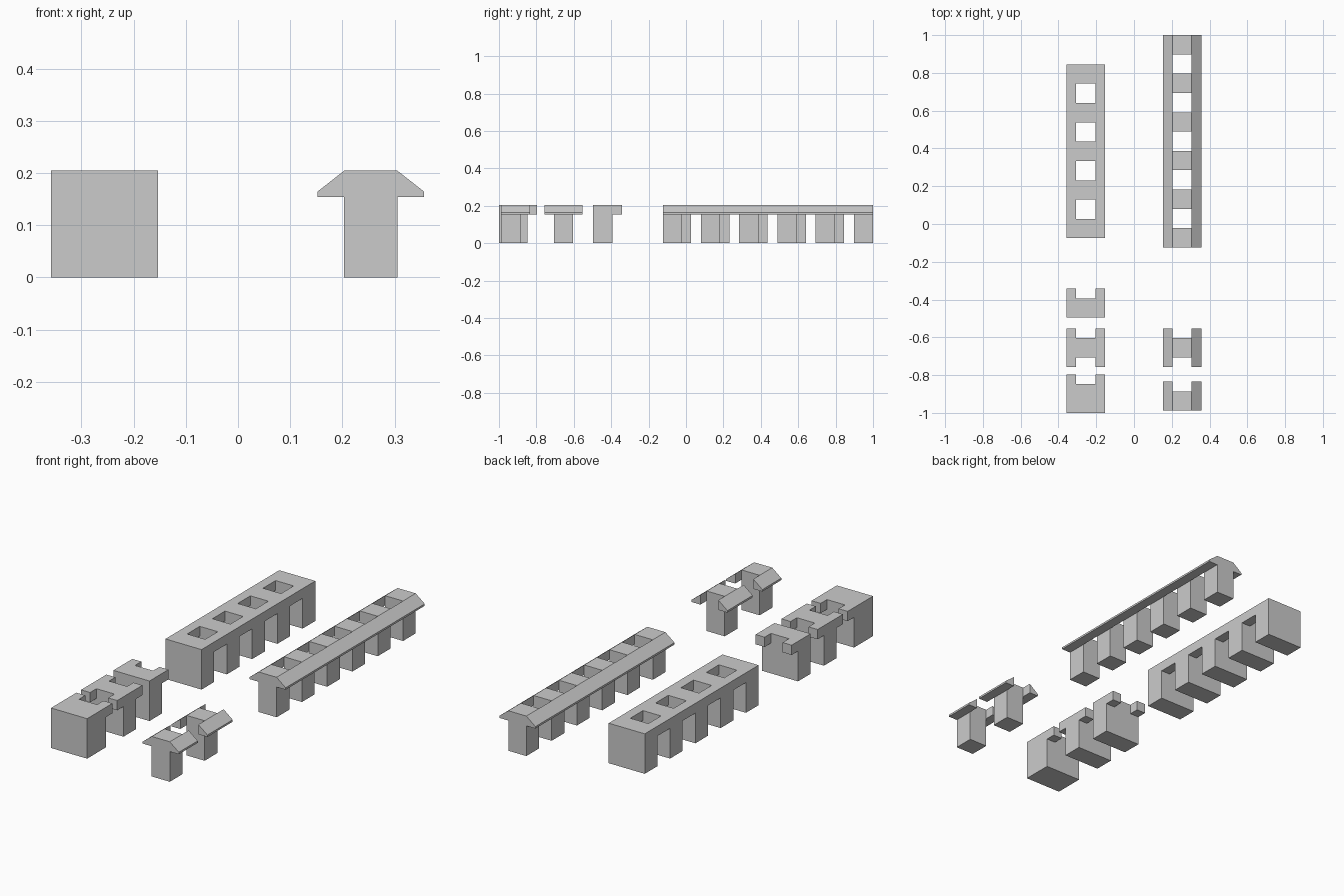
import bpy
import bmesh

if "Cube" in bpy.data.objects:
    bpy.data.objects.remove(bpy.data.objects["Cube"])

C = 0.1022            # module length
H = C / 2             # half width of core
W = C                 # half overall width
TOP, RAIL, LIP = 0.2046, 0.1545, 0.1645


def mirror(cell):
    return [(-x, z) for x, z in cell]


# Cross-section cells: rails run the full length, posts only where solid
core = [[(-H, 0), (H, 0), (H, RAIL), (-H, RAIL)],
        [(-H, RAIL), (H, RAIL), (H, TOP), (-H, TOP)]]
side_leg = [(H, 0), (W, 0), (W, RAIL), (H, RAIL)]
square_rail = [(H, RAIL), (W, RAIL), (W, TOP), (H, TOP)]
sloped_eave = [(H, RAIL), (W, RAIL), (W, LIP), (H, TOP)]

WALL = ([square_rail, mirror(square_rail)], core + [side_leg, mirror(side_leg)])
EAVE = ([sloped_eave, mirror(sloped_eave)], core)


def build(name, style, x0, y0, segments):
    """Extrude cells along y; faces shared by two cells are internal and dropped."""
    rails, posts = style
    faces = {}

    def toggle(pts):
        pts = [tuple(round(v, 5) for v in p) for p in pts]
        key = frozenset(pts)
        if key in faces:
            del faces[key]
        else:
            faces[key] = pts

    y = y0
    for length, solid in segments:
        y2 = y + length * C
        for cell in rails + (posts if solid else []):
            toggle([(x0 + x, y, z) for x, z in cell])
            toggle([(x0 + x, y2, z) for x, z in cell])
            for (xa, za), (xb, zb) in zip(cell, cell[1:] + cell[:1]):
                toggle([(x0 + xa, y, za), (x0 + xb, y, zb),
                        (x0 + xb, y2, zb), (x0 + xa, y2, za)])
        y = y2

    bm = bmesh.new()
    verts = {}
    for pts in faces.values():
        for p in pts:
            if p not in verts:
                verts[p] = bm.verts.new(p)
        bm.faces.new([verts[p] for p in pts])
    bmesh.ops.recalc_face_normals(bm, faces=bm.faces[:])
    mesh = bpy.data.meshes.new(name)
    bm.to_mesh(mesh)
    bm.free()
    bpy.context.collection.objects.link(bpy.data.objects.new(name, mesh))


def arcade(count):
    """Alternating posts and openings, starting and ending on a post."""
    return [(1, i % 2 == 0) for i in range(count)]


middle = [(0.5, False), (1, True), (0.5, False)]
end = [(1, True), (0.5, False)]
LEFT, RIGHT = -0.256, 0.2545

# Square-topped wall pieces
build("wall_long", WALL, LEFT, -0.075, arcade(9))
build("wall_end", WALL, LEFT, -0.496, end)
build("wall_middle", WALL, LEFT, -0.757, middle)
build("wall_thick_end", WALL, LEFT, -1.0, [(1.5, True), (0.5, False)])

# Pieces with sloping eaves
build("eave_long", EAVE, RIGHT, 1 - 11 * C, arcade(11))
build("eave_middle", EAVE, RIGHT, -0.757, middle)
build("eave_end", EAVE, RIGHT, -0.988, end)
